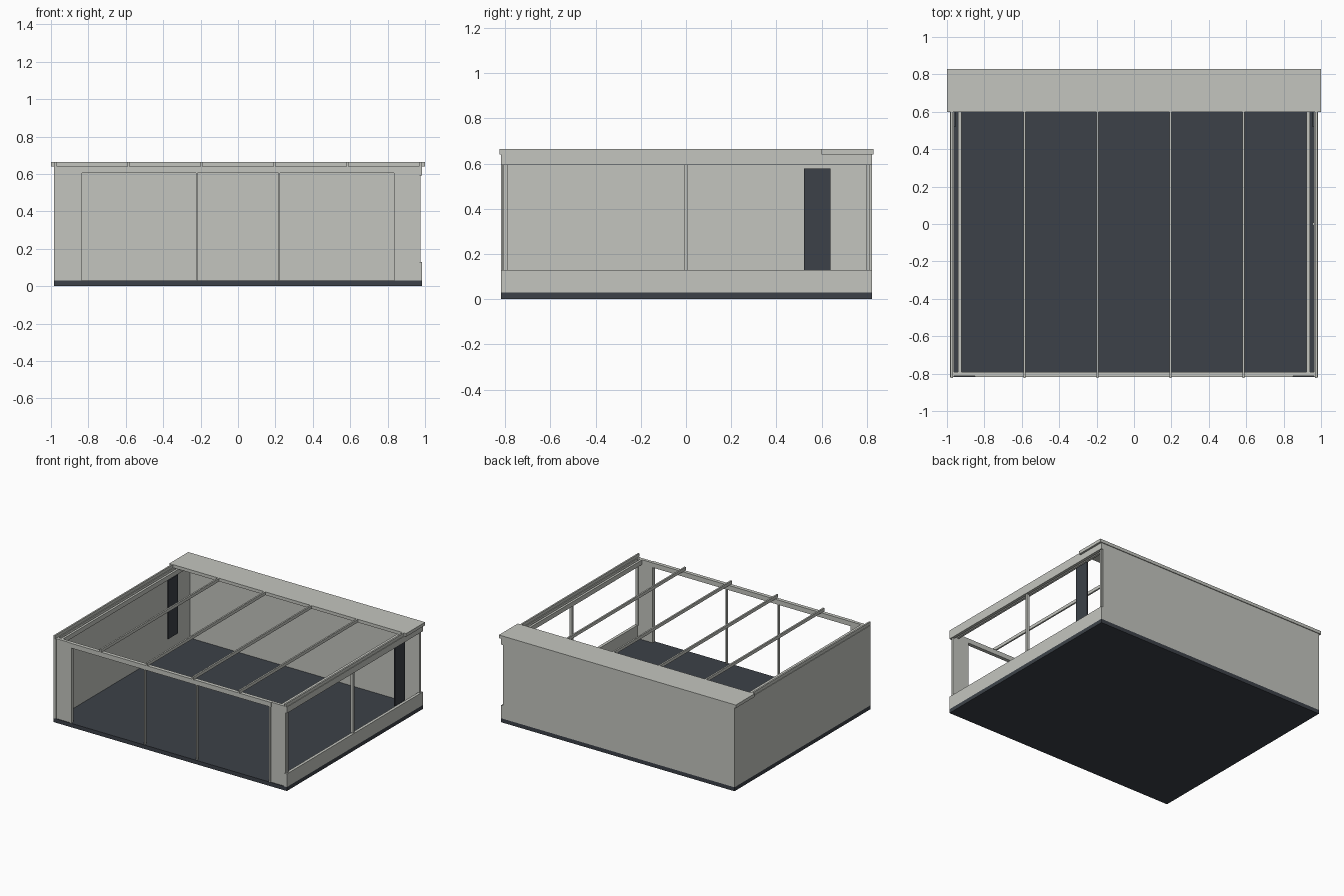
import bpy

cube = bpy.data.objects.get("Cube")
if cube:
    bpy.data.objects.remove(cube, do_unlink=True)


def make_material(name, rgb):
    mat = bpy.data.materials.new(name)
    mat.use_nodes = True
    mat.diffuse_color = (*rgb, 1)
    mat.node_tree.nodes["Principled BSDF"].inputs["Base Color"].default_value = (*rgb, 1)
    return mat


LIGHT = make_material("pale_grey", (0.55, 0.56, 0.52))
DARK = make_material("slate", (0.045, 0.053, 0.065))


def box(name, x, y, z, mat=LIGHT):
    """Box spanning the given (min, max) ranges."""
    verts = [(a, b, c) for a in x for b in y for c in z]
    faces = [(0, 1, 3, 2), (4, 6, 7, 5), (0, 4, 5, 1),
             (2, 3, 7, 6), (0, 2, 6, 4), (1, 5, 7, 3)]
    mesh = bpy.data.meshes.new(name)
    mesh.from_pydata(verts, [], faces)
    mesh.materials.append(mat)
    obj = bpy.data.objects.new(name, mesh)
    bpy.context.collection.objects.link(obj)
    return obj


def around(centre, width):
    return (centre - width / 2, centre + width / 2)


FLOOR, SILL, HEAD, EAVE, TOP = 0.03, 0.13, 0.593, 0.64, 0.664
SIDE, FRONT, BACK = 0.985, -0.818, 0.822
WALL_Z = (FLOOR, EAVE)

# Floor slab and solid walls
box("floor_slab", (-SIDE, SIDE), (FRONT, BACK), (0, FLOOR), DARK)
box("left_wall", (-SIDE, -0.963), (FRONT, BACK), WALL_Z)
box("back_wall", (-SIDE, 0.97), (0.797, BACK), WALL_Z)

# Right side: low wall, head beam and window posts
box("right_low_wall", (0.963, SIDE), (FRONT, BACK), (FLOOR, SILL))
box("right_head_beam", (0.963, SIDE), (FRONT, BACK), (HEAD, EAVE))
for name, y in (("front", -0.797), ("middle", 0), ("back", 0.804)):
    box("window_post_" + name, (0.955, 0.977), around(y, 0.018), (SILL, HEAD))

# Front: corner panels, lintel, door jambs and mullions
box("front_panel_right", (-0.97, -0.845), (-0.813, -0.79), WALL_Z)
box("front_panel_left", (0.845, 0.97), (-0.813, -0.79), WALL_Z)
box("front_lintel", (-0.85, 0.85), (FRONT, -0.79), (0.604, EAVE))
for s in (-1, 1):
    box("door_jamb", around(s * 0.84, 0.012), (FRONT, -0.79), (FLOOR, 0.604))
    box("door_mullion", around(s * 0.22, 0.009), (-0.812, -0.797), (FLOOR, 0.604))

    # Inner eave rails and dark upright panels on both sides
    box("inner_rail", around(s * 0.932, 0.018), (-0.79, 0.797), (0.605, EAVE))
    box("upright_panel", around(s * 0.957, 0.009), (0.522, 0.638), (SILL, 0.577), DARK)

# Roof: rear cover and evenly spaced rafters
box("rear_roof_cover", (-1, 1), (0.6, 0.828), (EAVE, TOP))
for i in range(6):
    box("rafter", around(-0.975 + 0.39 * i, 0.012), (-0.824, 0.6), (EAVE, TOP))
